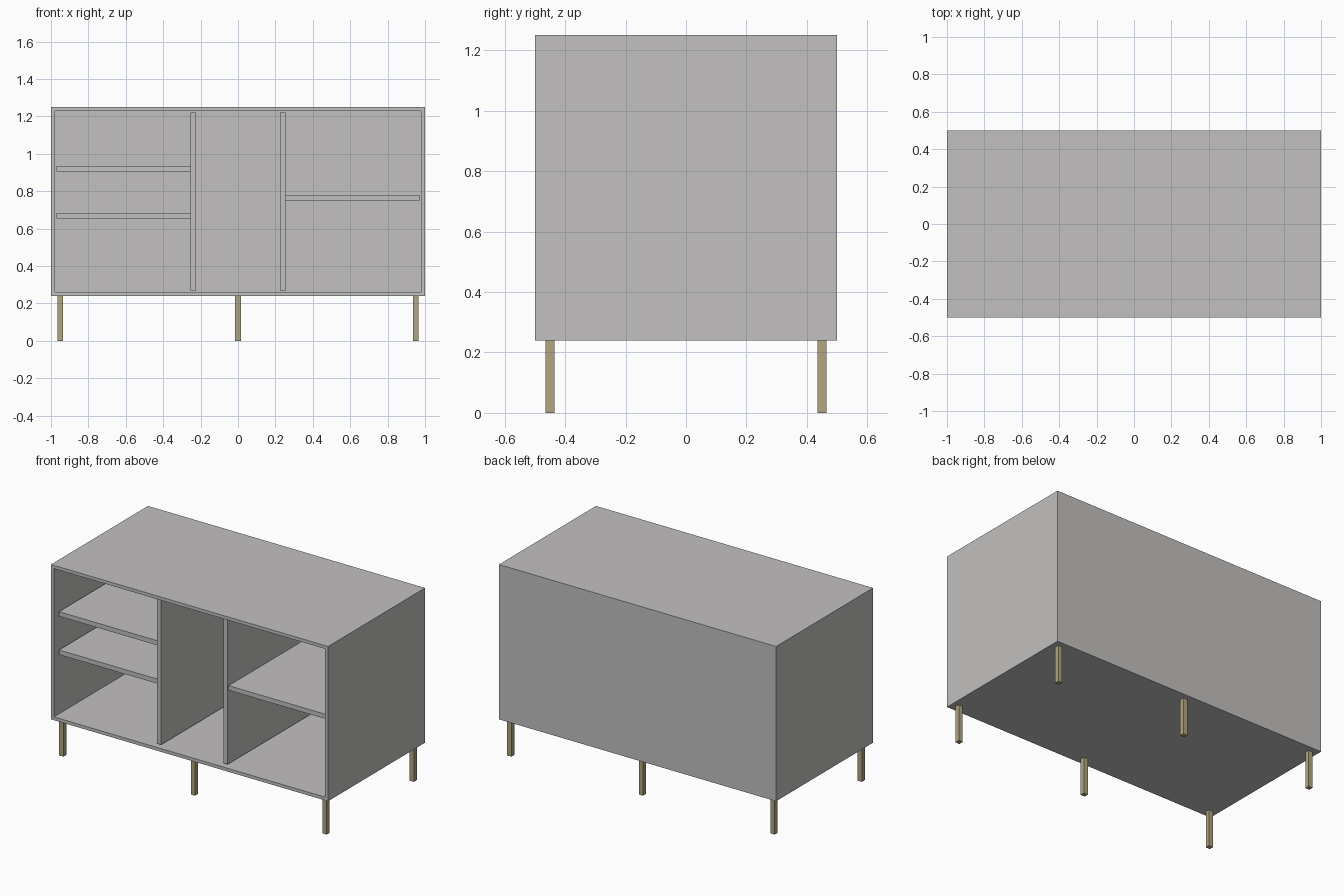
import bpy
import bmesh
from mathutils import Vector

default = bpy.data.objects.get("Cube")
if default:
    bpy.data.objects.remove(default, do_unlink=True)


def material(name, rgb):
    mat = bpy.data.materials.new(name)
    mat.use_nodes = True
    mat.diffuse_color = (*rgb, 1)
    mat.node_tree.nodes["Principled BSDF"].inputs["Base Color"].default_value = (*rgb, 1)
    return mat


GREY = material("warm grey", (0.54, 0.53, 0.525))
BRASS = material("dull brass", (0.44, 0.38, 0.215))

BOARD = 0.03                     # thickness of every board
BOTTOM, TOP = 0.24, 1.25         # cabinet height range
FRONT, BACK = -0.5, 0.5
INNER_BACK = BACK - BOARD
SIDE = 1 - BOARD                 # inner face of the side walls
DIVIDER = 0.24                   # centre of each divider


def box(name, low, high, mat, hollow=False):
    """Box between two corners, optionally opened at the front."""
    low, high = Vector(low), Vector(high)
    bm = bmesh.new()
    bmesh.ops.create_cube(bm, size=1)
    for v in bm.verts:
        v.co = (low + high) / 2 + v.co * (high - low)
    if hollow:
        bm.normal_update()
        face = min(bm.faces, key=lambda f: f.calc_center_median().y)
        bmesh.ops.inset_individual(bm, faces=[face], thickness=BOARD)
        inner = bmesh.ops.extrude_discrete_faces(bm, faces=[face])["faces"]
        for v in inner[0].verts:
            v.co.y = INNER_BACK
        bmesh.ops.recalc_face_normals(bm, faces=bm.faces)
    mesh = bpy.data.meshes.new(name)
    bm.to_mesh(mesh)
    bm.free()
    mesh.materials.append(mat)
    obj = bpy.data.objects.new(name, mesh)
    bpy.context.collection.objects.link(obj)
    return obj


# Open-fronted cabinet shell
box("cabinet_shell", (-1, FRONT, BOTTOM), (1, BACK, TOP), GREY, hollow=True)

# Upright dividers, set slightly behind the front edge
for name, x in (("right_divider", -DIVIDER), ("left_divider", DIVIDER)):
    box(name, (x - BOARD / 2, FRONT + 0.03, BOTTOM + BOARD),
        (x + BOARD / 2, INNER_BACK, TOP - BOARD), GREY)

# Shelves between the side walls and the dividers
reach = DIVIDER + BOARD / 2
for name, x0, x1, z in (("right_upper_shelf", -SIDE, -reach, 0.905),
                        ("right_lower_shelf", -SIDE, -reach, 0.655),
                        ("left_shelf", reach, SIDE, 0.75)):
    box(name, (x0, FRONT + 0.04, z), (x1, INNER_BACK, z + BOARD), GREY)

# Six square legs
for row, y in (("front", -0.45), ("back", 0.45)):
    for column, x in (("right", -0.95), ("middle", 0), ("left", 0.95)):
        box(f"{row}_{column}_leg", (x - BOARD / 2, y - BOARD / 2, 0),
            (x + BOARD / 2, y + BOARD / 2, BOTTOM), BRASS)
